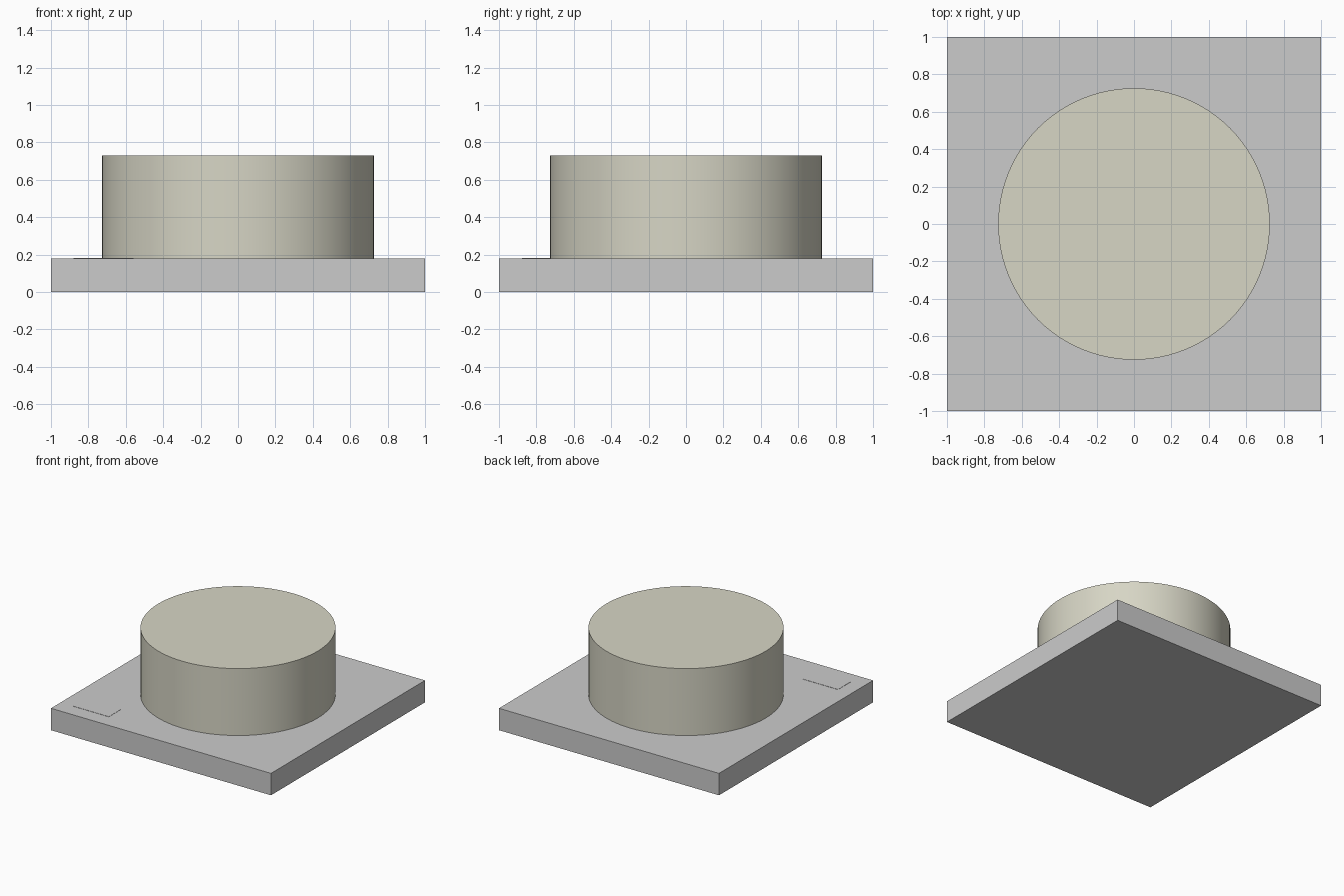
import bpy
import math

if "Cube" in bpy.data.objects:
    bpy.data.objects.remove(bpy.data.objects["Cube"])


def material(name, rgb):
    mat = bpy.data.materials.new(name)
    mat.diffuse_color = (*rgb, 1.0)
    mat.use_nodes = True
    mat.node_tree.nodes["Principled BSDF"].inputs["Base Color"].default_value = mat.diffuse_color
    return mat


def box(name, x, y, z):
    """Box from (min, max) ranges on each axis."""
    ranges = (x, y, z)
    bpy.ops.mesh.primitive_cube_add(size=1, location=[(a + b) / 2 for a, b in ranges])
    obj = bpy.context.object
    obj.name = name
    obj.scale = [b - a for a, b in ranges]
    bpy.ops.object.transform_apply(location=False, rotation=False, scale=True)
    return obj


BASE_TOP = 0.18
CAKE_TOP = 0.73

# Square board
box("base_board", (-1, 1), (-1, 1), (0, BASE_TOP))

# Round cake body, resting on the board
bpy.ops.mesh.primitive_cylinder_add(
    vertices=96, radius=0.726, depth=CAKE_TOP - BASE_TOP,
    location=(0, 0, (CAKE_TOP + BASE_TOP) / 2))
cake = bpy.context.object
cake.name = "cake_body"
cake.data.materials.append(material("cream", (0.68, 0.67, 0.56)))
bpy.ops.object.shade_smooth_by_angle(angle=math.radians(30))

# Thin blank label plate on the front left corner of the board
box("label_plate", (-0.88, -0.56), (-0.877, -0.717), (BASE_TOP, BASE_TOP + 0.002))
